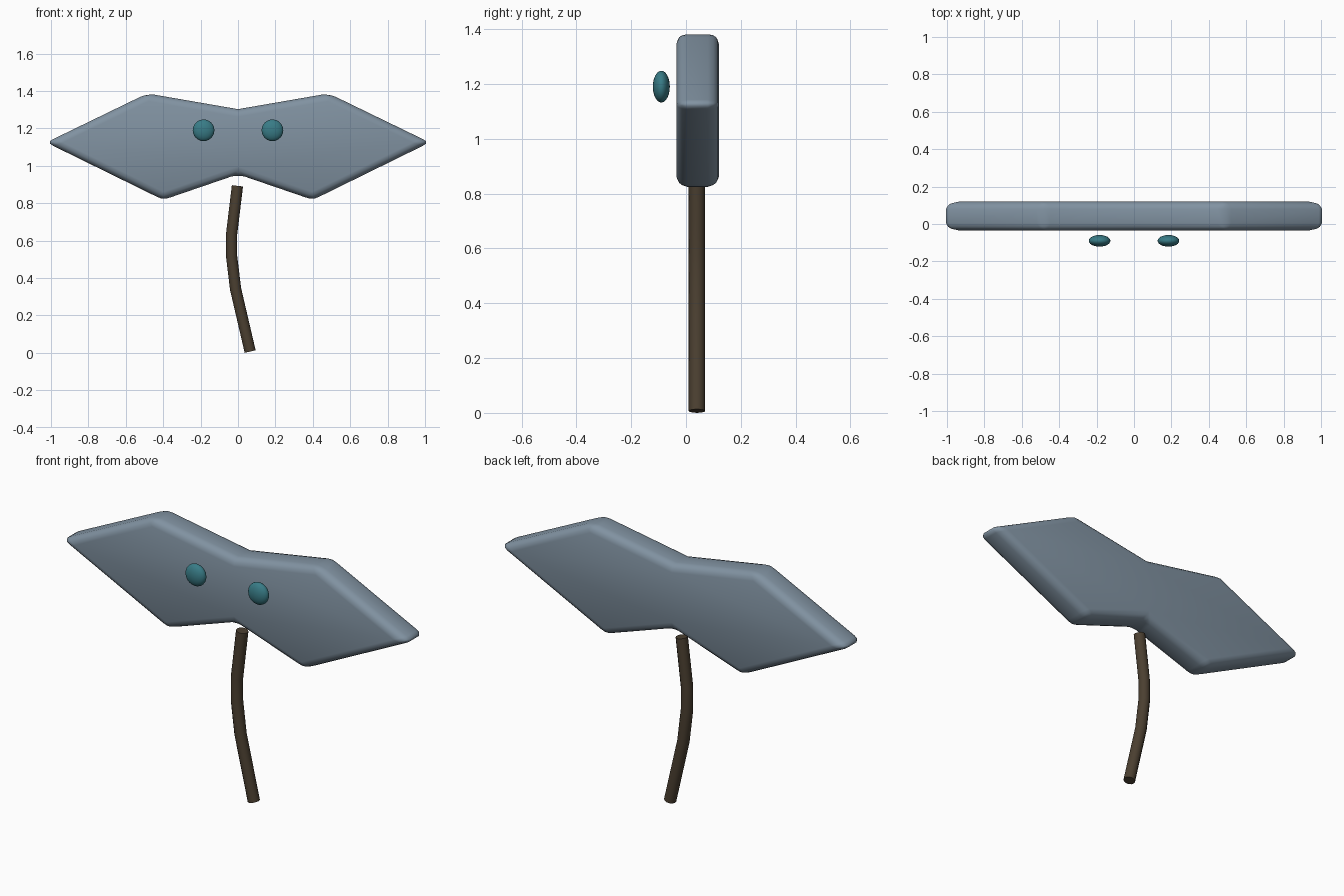
import bpy, bmesh, math

if "Cube" in bpy.data.objects:
    bpy.data.objects.remove(bpy.data.objects["Cube"])


def material(name, color):
    m = bpy.data.materials.new(name)
    m.diffuse_color = (*color, 1)
    m.use_nodes = True
    m.node_tree.nodes["Principled BSDF"].inputs["Base Color"].default_value = m.diffuse_color
    return m


slate = material("slate", (0.22, 0.29, 0.36))
teal = material("teal", (0.04, 0.20, 0.24))
brown = material("brown", (0.07, 0.05, 0.03))

# Mask plate: half outline mirrored across x, extruded in y, rounded edges
Y_FRONT, Y_BACK = -0.035, 0.12
half = [(0, 1.303), (0.485, 1.387), (1.025, 1.125), (0.4, 0.818), (0, 0.955)]
outline = half + [(-x, z) for x, z in reversed(half[1:-1])]
bm = bmesh.new()
face = bm.faces.new([bm.verts.new((x, Y_FRONT, z)) for x, z in outline])
ext = bmesh.ops.extrude_face_region(bm, geom=[face])
for v in ext["geom"]:
    if isinstance(v, bmesh.types.BMVert):
        v.co.y = Y_BACK
bmesh.ops.recalc_face_normals(bm, faces=bm.faces)
mesh = bpy.data.meshes.new("mask_plate")
bm.to_mesh(mesh)
bm.free()
for p in mesh.polygons:
    p.use_smooth = True
plate = bpy.data.objects.new("mask_plate", mesh)
bpy.context.collection.objects.link(plate)
mesh.materials.append(slate)
bev = plate.modifiers.new("rounded_edges", 'BEVEL')
bev.width = 0.04
bev.segments = 3
bev.limit_method = 'ANGLE'
bev.angle_limit = math.radians(30)

# Eyes: flattened spheres floating in front of the plate
for side, x in (("left", -0.184), ("right", 0.184)):
    bpy.ops.mesh.primitive_uv_sphere_add(segments=24, ring_count=12, radius=1,
                                         location=(x, -0.09, 1.19))
    eye = bpy.context.object
    eye.name = side + "_eye"
    eye.scale = (0.058, 0.031, 0.058)
    bpy.ops.object.shade_smooth()
    eye.data.materials.append(teal)

# Handle: bent round stick below the plate
path = [(0.065, 0.007), (-0.013, 0.342), (-0.034, 0.515), (-0.034, 0.636), (-0.003, 0.893)]
curve = bpy.data.curves.new("handle", 'CURVE')
curve.dimensions = '3D'
curve.bevel_depth = 0.03
curve.bevel_resolution = 4
curve.use_fill_caps = True
spline = curve.splines.new('POLY')
spline.points.add(len(path) - 1)
for pt, (x, z) in zip(spline.points, path):
    pt.co = (x, 0.04, z, 1)
spline.use_smooth = True
curve.materials.append(brown)
handle = bpy.data.objects.new("handle", curve)
bpy.context.collection.objects.link(handle)
